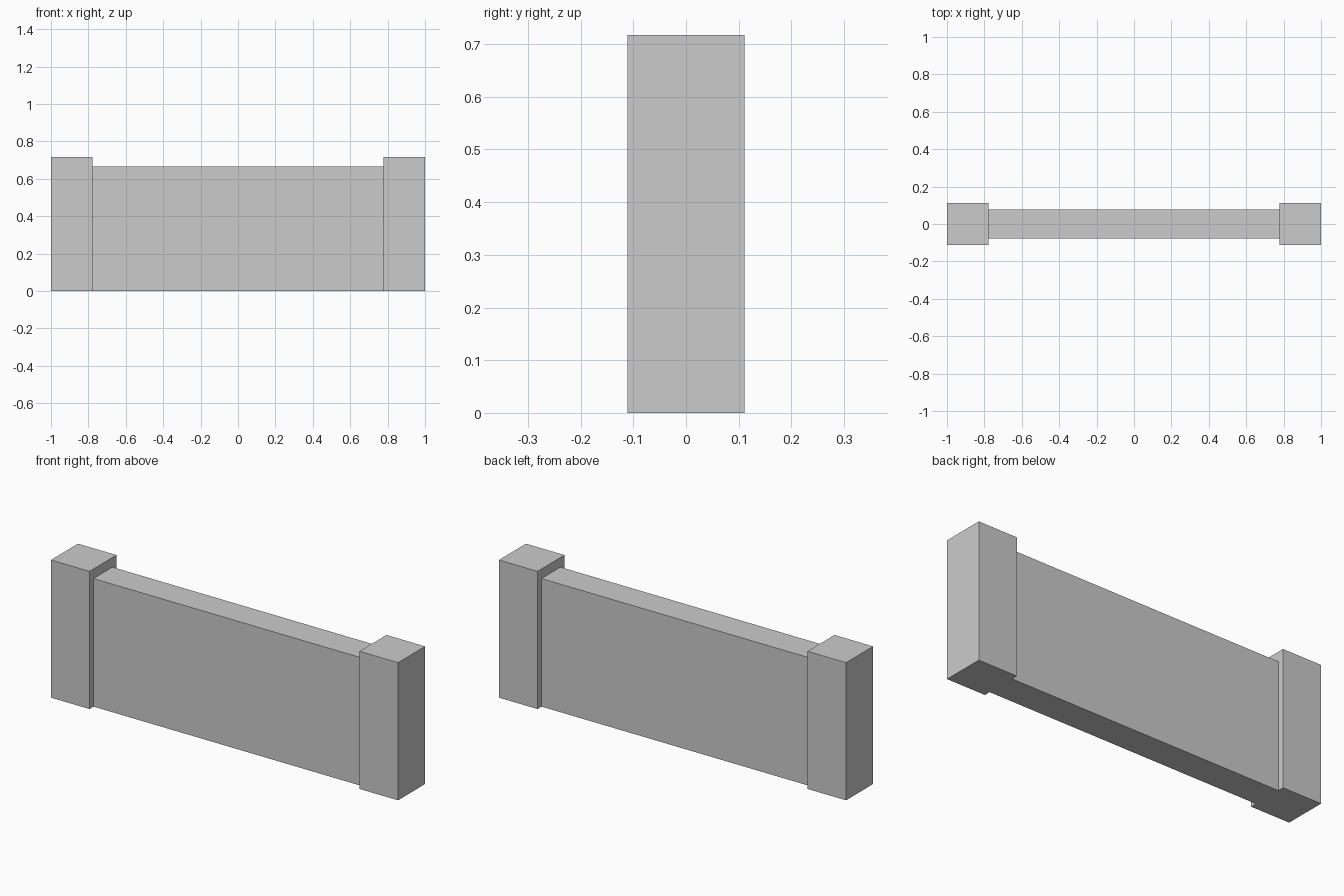
import bpy

if "Cube" in bpy.data.objects:
    bpy.data.objects.remove(bpy.data.objects["Cube"])

POST = 0.222      # square post side
POST_H = 0.717
WALL_T = 0.156
WALL_H = 0.667


def box(name, x, size):
    """Box standing on the ground, centred on y = 0."""
    bpy.ops.mesh.primitive_cube_add(size=1, location=(x, 0, size[2] / 2))
    obj = bpy.context.object
    obj.name = name
    obj.scale = size
    bpy.ops.object.transform_apply(location=False, rotation=False, scale=True)
    return obj


# Wall panel spanning between the posts
box("wall_panel", 0, (2 - 2 * POST, WALL_T, WALL_H))

# End posts
for name, side in (("left_post", -1), ("right_post", 1)):
    box(name, side * (1 - POST / 2), (POST, POST, POST_H))
